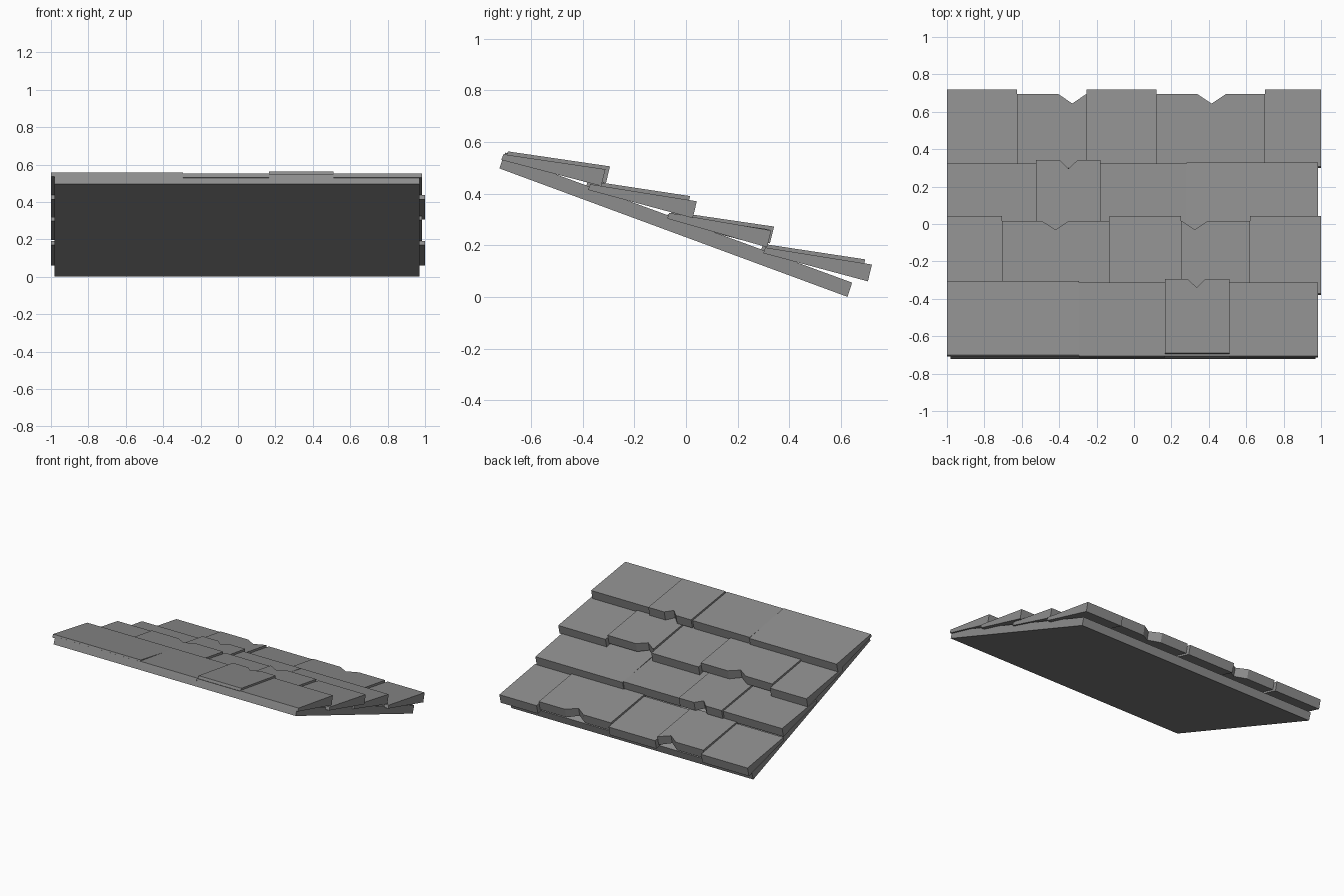
import bpy
import bmesh

cube = bpy.data.objects.get("Cube")
if cube:
    bpy.data.objects.remove(cube, do_unlink=True)

grey = bpy.data.materials.new("slate_grey")
grey.use_nodes = True
colour = (0.27, 0.27, 0.27, 1)
grey.diffuse_color = colour
grey.node_tree.nodes["Principled BSDF"].inputs["Base Color"].default_value = colour


def prism(name, top, bottom):
    """Closed solid between two matching outlines."""
    bm = bmesh.new()
    upper = [bm.verts.new(p) for p in top]
    lower = [bm.verts.new(p) for p in bottom]
    bm.faces.new(upper)
    bm.faces.new(lower[::-1])
    for i in range(len(upper)):
        j = (i + 1) % len(upper)
        bm.faces.new((upper[i], lower[i], lower[j], upper[j]))
    bmesh.ops.recalc_face_normals(bm, faces=bm.faces[:])
    mesh = bpy.data.meshes.new(name)
    bm.to_mesh(mesh)
    bm.free()
    mesh.materials.append(grey)
    obj = bpy.data.objects.new(name, mesh)
    bpy.context.collection.objects.link(obj)


def shingle(name, x0, x1, end, drop, length=0.395, notch=None):
    """Tapered shingle; end is (y, z) of the upper butt edge, drop its fall."""
    outline = [(x0, 0), (x1, 0), (x1, 1)]
    if notch:
        middle, half, depth = notch
        outline += [(min(middle + half, x1 - 0.002), 1),
                    (middle, 1 - depth / length),
                    (max(middle - half, x0 + 0.002), 1)]
    outline.append((x0, 1))
    y, z = end

    def top(x, t):
        return (x, y - length * (1 - t), z + drop * (1 - t))

    def bottom(x, t):
        px, py, pz = top(x, t)
        return (px, py - 0.008 - 0.008 * t, pz - 0.022 - 0.043 * t)

    prism(name, [top(*p) for p in outline], [bottom(*p) for p in outline])


# Sloping base board
board_top = [(-0.705, 0.548), (0.643, 0.055)]
board_bottom = [(-0.722, 0.497), (0.625, 0.0)]


def board_outline(line):
    (ya, za), (yb, zb) = line
    return [(-0.98, ya, za), (0.97, ya, za), (0.97, yb, zb), (-0.98, yb, zb)]


prism("base_board", board_outline(board_top), board_outline(board_bottom))

# Courses of four shingles, the second laid out as a mirror of the first
for course, side, dy, dz in (("first", 1, 0, 0), ("third", -1, 0.635, -0.233)):
    def add(part, x0, x1, y, z, drop, notch=None):
        a, b = sorted((side * x0, side * x1))
        a, b = (a, b) if side > 0 else (a - 0.015, b - 0.015)
        a, b = max(a, -1), min(b, 0.983)
        if notch:
            notch = (side * notch[0] - (0.015 if side < 0 else 0),) + notch[1:]
        shingle(f"{course}_course_{part}", a, b, (y + dy, z + dz), drop, notch=notch)

    add("wide_shingle", -1, -0.295, -0.305, 0.490, 0.068)
    add("middle_shingle", -0.295, 0.165, -0.312, 0.494, 0.058)
    add("notched_shingle", 0.165, 0.51, -0.294, 0.505, 0.058, (0.335, 0.047, 0.046))
    add("end_shingle", 0.51, 0.985, -0.312, 0.494, 0.058)

# Courses of five shingles, alternating long and short notched ones
for course, edges, notches, y, z in (
        ("second", (-1, -0.705, -0.13, 0.25, 0.62, 1),
         ((-0.42, 0.072, 0.046), (0.325, 0.068, 0.046)), 0.042, 0.370),
        ("fourth", (-1, -0.625, -0.255, 0.12, 0.70, 1),
         ((-0.33, 0.073, 0.05), (0.415, 0.075, 0.05)), 0.720, 0.125)):
    for i in range(5):
        span = edges[i], edges[i + 1]
        if i % 2:
            shingle(f"{course}_course_short_shingle_{i}", *span,
                    (y - 0.026, z + 0.02), 0.06, notch=notches[i // 2])
        else:
            shingle(f"{course}_course_long_shingle_{i}", *span,
                    (y, z), 0.066, length=0.413)
